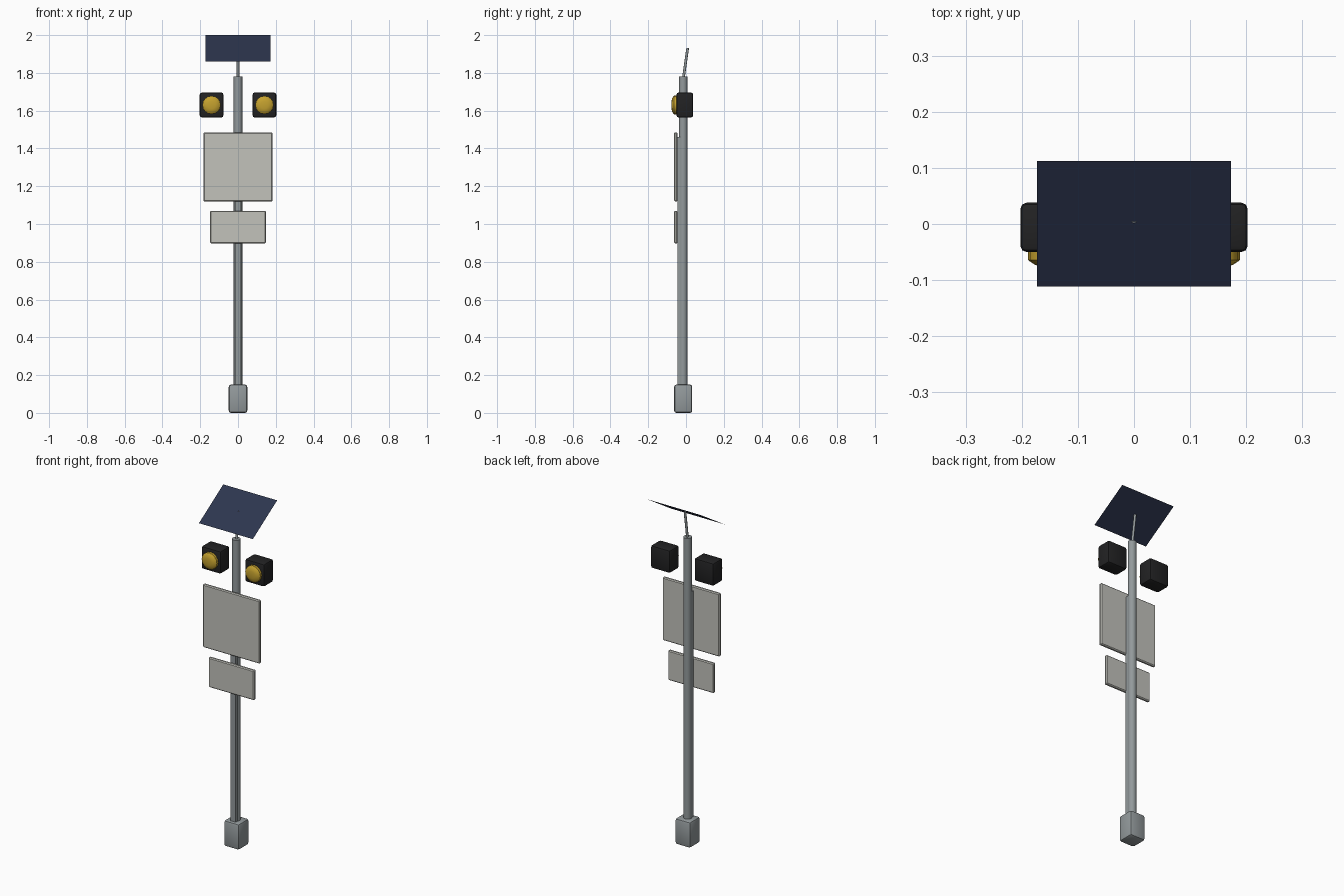
import bpy, bmesh, math
from mathutils import Vector

if "Cube" in bpy.data.objects:
    bpy.data.objects.remove(bpy.data.objects["Cube"])

def mat(name, rgb):
    m = bpy.data.materials.new(name)
    m.diffuse_color = (*rgb, 1)
    m.use_nodes = True
    m.node_tree.nodes["Principled BSDF"].inputs["Base Color"].default_value = m.diffuse_color
    return m

steel = mat("galvanised grey", (0.29, 0.32, 0.33))
sign_grey = mat("sign pale grey", (0.54, 0.54, 0.50))
black = mat("housing black", (0.016, 0.016, 0.017))
amber = mat("lens amber", (0.56, 0.36, 0.028))
navy = mat("panel navy", (0.026, 0.036, 0.078))

def finish(name, bm, material, smooth=False):
    bmesh.ops.recalc_face_normals(bm, faces=bm.faces)
    me = bpy.data.meshes.new(name)
    bm.to_mesh(me)
    bm.free()
    ob = bpy.data.objects.new(name, me)
    bpy.context.collection.objects.link(ob)
    me.materials.append(material)
    if smooth:
        bpy.ops.object.select_all(action='DESELECT')
        ob.select_set(True)
        bpy.context.view_layer.objects.active = ob
        bpy.ops.object.shade_smooth_by_angle(angle=math.radians(35))
    return ob

def box(name, lo, hi, material, bevel=0, segments=1):
    bm = bmesh.new()
    bmesh.ops.create_cube(bm, size=1)
    lo, hi = Vector(lo), Vector(hi)
    for v in bm.verts:
        v.co = (lo + hi) / 2 + v.co * (hi - lo)
    if bevel:
        bmesh.ops.bevel(bm, geom=bm.edges[:], offset=bevel, segments=segments,
                        profile=0.5, affect='EDGES')
    return finish(name, bm, material, segments > 1)

def tube(name, a, b, r, sides, material):
    a, b = Vector(a), Vector(b)
    bm = bmesh.new()
    bmesh.ops.create_cone(bm, cap_ends=True, segments=sides, radius1=r, radius2=r,
                          depth=(b - a).length)
    rot = (b - a).to_track_quat('Z', 'Y')
    for v in bm.verts:
        v.co = rot @ v.co + (a + b) / 2
    return finish(name, bm, material, True)

def lens(name, cx, cz):
    # ribbed rim with a shallow dome, rings run from back to front
    bm = bmesh.new()
    n, rings = 32, []
    for r, y, rib in ((0.049, -0.045, 0.04), (0.049, -0.064, 0.04), (0.045, -0.067, 0.02),
                      (0.036, -0.073, 0), (0.020, -0.077, 0)):
        rings.append([bm.verts.new((cx + r * (1 - rib * (i % 2)) * math.cos(math.tau * i / n), y,
                                    cz + r * (1 - rib * (i % 2)) * math.sin(math.tau * i / n)))
                      for i in range(n)])
    for p, q in zip(rings, rings[1:]):
        for i in range(n):
            j = (i + 1) % n
            bm.faces.new((p[i], p[j], q[j], q[i]))
    bm.faces.new(rings[0])
    bm.faces.new(rings[-1])
    return finish(name, bm, amber, True)

PY = -0.015  # pole axis in y

# post: base, pole and flat mounting strip on its front
box("base_block", (-0.049, PY - 0.048, 0), (0.049, PY + 0.048, 0.15), steel, 0.012, 2)
tube("pole", (0, PY, 0.1), (0, PY, 1.78), 0.0225, 20, steel)
box("mounting_strip", (-0.017, -0.046, 0.12), (0.017, -0.028, 1.46), steel)

# blank sign plates
box("large_sign", (-0.183, -0.063, 1.119), (0.183, -0.044, 1.485), sign_grey, 0.005)
box("small_sign", (-0.147, -0.063, 0.897), (0.147, -0.044, 1.07), sign_grey, 0.005)

# pair of flashing beacons
for side, s in (("left", -1), ("right", 1)):
    cx = 0.14 * s
    box(f"beacon_housing_{side}", (cx - 0.0625, -0.05, 1.564), (cx + 0.0625, 0.038, 1.696),
        black, 0.011, 2)
    lens(f"beacon_lens_{side}", cx, 1.63)

# solar panel (a thin tilted sheet) and its support rod
tube("panel_rod", (0, PY, 1.765), (0, 0.009, 1.932), 0.007, 12, steel)
bm = bmesh.new()
bm.faces.new([bm.verts.new(c) for c in ((-0.173, -0.111, 1.86), (0.173, -0.111, 1.86),
                                        (0.173, 0.112, 2.0), (-0.173, 0.112, 2.0))])
bm.normal_update()
finish("solar_panel", bm, navy)
